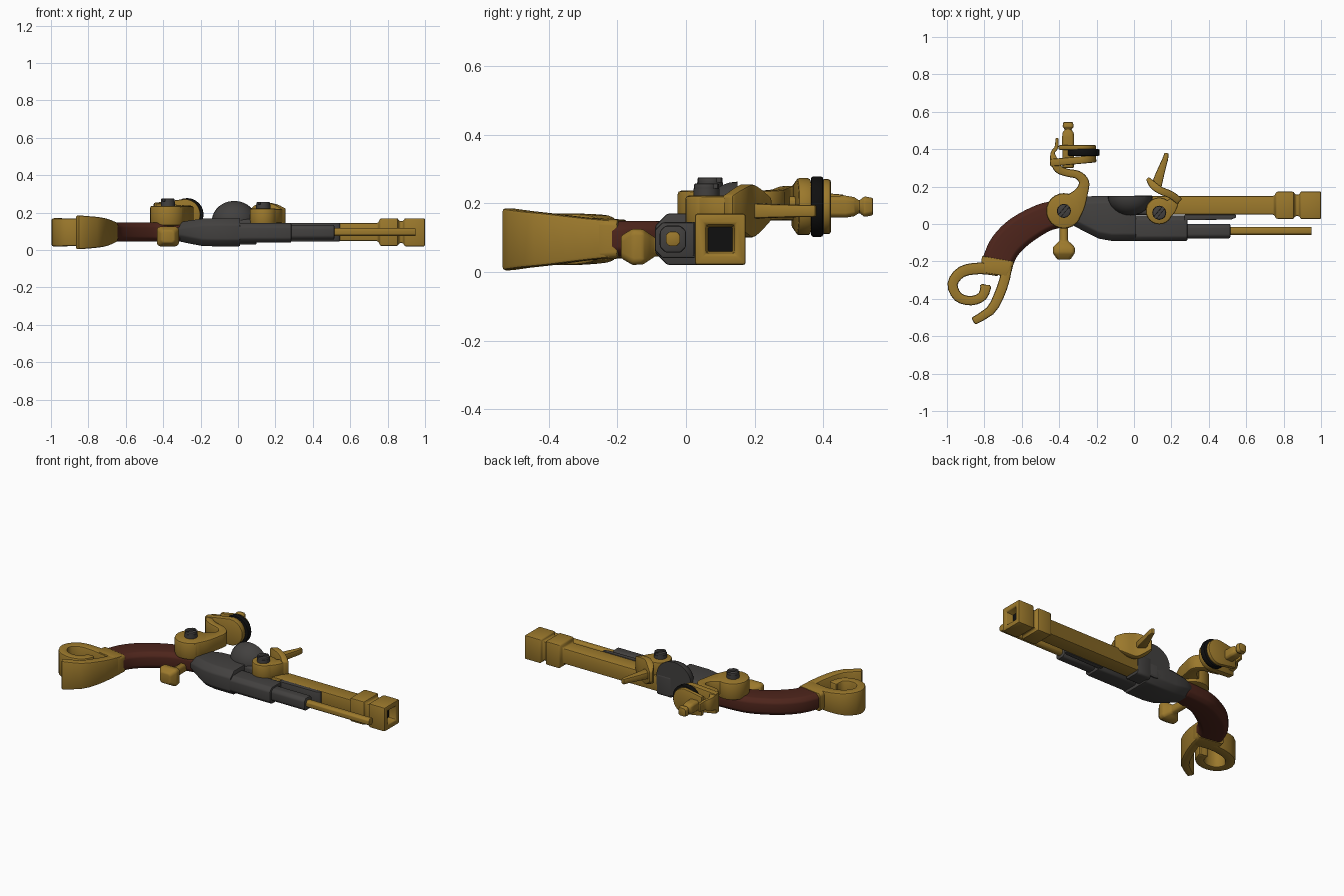
import bpy, bmesh
from math import sin, cos, pi, atan2
from mathutils import Vector, Matrix

if "Cube" in bpy.data.objects:
    bpy.data.objects.remove(bpy.data.objects["Cube"])

def material(name, rgb):
    m = bpy.data.materials.new(name)
    m.diffuse_color = (*rgb, 1)
    m.use_nodes = True
    m.node_tree.nodes["Principled BSDF"].inputs["Base Color"].default_value = m.diffuse_color
    return m

BRASS = material("brass", (0.33, 0.19, 0.025))
WOOD = material("wood", (0.075, 0.018, 0.011))
IRON = material("iron", (0.055, 0.052, 0.05))
BLACK = material("black", (0.005, 0.005, 0.005))

def finish(name, bm, mat, bevel=0.007):
    bmesh.ops.recalc_face_normals(bm, faces=bm.faces)
    me = bpy.data.meshes.new(name)
    bm.to_mesh(me)
    bm.free()
    ob = bpy.data.objects.new(name, me)
    bpy.context.collection.objects.link(ob)
    me.materials.append(mat)
    if bevel:
        b = ob.modifiers.new("bevel", 'BEVEL')
        b.width, b.segments, b.limit_method, b.angle_limit = bevel, 2, 'ANGLE', 0.6
    return ob

def smooth_path(p, n):
    # Catmull-Rom subdivision of every value in the section list
    p = [Vector(q) for q in p]
    out = []
    for i in range(len(p) - 1):
        a, b, c, d = p[max(i - 1, 0)], p[i], p[i + 1], p[min(i + 2, len(p) - 1)]
        for k in range(n):
            t = k / n
            out.append(b + (c - a) * (t / 2) + (a * 2 - b * 5 + c * 4 - d) * (t * t / 2)
                       + (b * 3 - a - c * 3 + d) * (t ** 3 / 2))
    return out + [p[-1]]

def sweep(name, sections, mat, axis=None, chamfer=0, n=1, bevel=0.007):
    # sections: x, y, width across the path, z bottom, z top
    secs = smooth_path(sections, n) if n > 1 else [Vector(s) for s in sections]
    bm = bmesh.new()
    rings = []
    for i, s in enumerate(secs):
        if axis:
            t = Vector(axis)
        else:
            t = Vector((0, 0))
            if i: t += (s - secs[i - 1]).to_2d().normalized()
            if i < len(secs) - 1: t += (secs[i + 1] - s).to_2d().normalized()
            t.normalize()
        nx, ny = -t.y, t.x
        x, y, w, z0, z1 = s
        h = w / 2
        c = min(chamfer, 0.35 * w, 0.35 * (z1 - z0))
        if c:
            prof = [(-h, z0 + c), (-h + c, z0), (h - c, z0), (h, z0 + c),
                    (h, z1 - c), (h - c, z1), (-h + c, z1), (-h, z1 - c)]
        else:
            prof = [(-h, z0), (h, z0), (h, z1), (-h, z1)]
        rings.append([bm.verts.new((x + nx * u, y + ny * u, z)) for u, z in prof])
    for a, b in zip(rings, rings[1:]):
        for j in range(len(a)):
            k = (j + 1) % len(a)
            bm.faces.new((a[j], a[k], b[k], b[j]))
    bm.faces.new(rings[0])
    bm.faces.new(rings[-1])
    return finish(name, bm, mat, bevel)

def plate(name, pts, lo, hi, mat, matrix=Matrix(), bevel=0.007):
    # flat outline pushed out along local z
    bm = bmesh.new()
    f = bm.faces.new([bm.verts.new((x, y, lo)) for x, y in pts])
    r = bmesh.ops.extrude_face_region(bm, geom=[f])
    bmesh.ops.translate(bm, vec=(0, 0, hi - lo),
                        verts=[v for v in r["geom"] if isinstance(v, bmesh.types.BMVert)])
    bmesh.ops.transform(bm, matrix=matrix, verts=bm.verts)
    return finish(name, bm, mat, bevel)

def arc(cx, cy, r, a0=0, a1=2 * pi, n=24, closed=True):
    m = n if closed else n - 1
    return [(cx + r * cos(a0 + (a1 - a0) * i / m), cy + r * sin(a0 + (a1 - a0) * i / m))
            for i in range(n)]

# barrel with stepped muzzle and square bore
sweep("barrel", [(0.02, .1, .1, .048, .145), (.75, .1, .1, .048, .145), (.76, .1, .145, .022, .17),
                 (.855, .1, .145, .022, .17), (.86, .1, .115, .037, .155), (.885, .1, .115, .037, .155),
                 (.89, .1, .148, .02, .17), (1.0, .1, .148, .02, .17), (1.0, .1, .085, .052, .138),
                 (.95, .1, .075, .057, .133)], BRASS, axis=(1, 0), bevel=0.01)
sweep("bore", [(.94, .1, .076, .056, .134), (.953, .1, .076, .056, .134)], BLACK, axis=(1, 0), bevel=0)

# iron frame, forestock and ramrod
sweep("frame", [(-.33, .06, .13, .05, .145), (-.26, .052, .19, .035, .158), (-.19, .036, .228, .022, .168),
                (-.12, .03, .24, .02, .17), (.012, .03, .24, .02, .17)], IRON, axis=(1, 0), chamfer=.035)
sweep("barrel_seat", [(0, .1, .105, .03, .165), (.1, .1, .105, .03, .165)], IRON, axis=(1, 0), chamfer=.01)
sweep("forestock", [(0, -.022, .137, .04, .145), (.285, -.022, .137, .04, .145)], IRON, axis=(1, 0), chamfer=.022)
sweep("ramrod_holder", [(.27, -.038, .077, .056, .135), (.515, -.038, .077, .056, .135)], IRON, axis=(1, 0), chamfer=.016)
sweep("barrel_rib", [(.27, .035, .03, .047, .146), (.52, .037, .026, .047, .146), (.545, .042, .015, .047, .146)],
      IRON, axis=(1, 0), bevel=.003)
sweep("ramrod", [(.5, -.038, .042, .075, .117), (.95, -.038, .042, .075, .117)], BRASS, axis=(1, 0), chamfer=.01, bevel=.003)

# powder pan: half a bowl cut flat on the +y side
bm = bmesh.new()
bmesh.ops.create_uvsphere(bm, u_segments=24, v_segments=14, radius=1)
r = bmesh.ops.bisect_plane(bm, geom=bm.verts[:] + bm.edges[:] + bm.faces[:], plane_co=(0, 0, 0),
                           plane_no=(0, 1, 0), clear_outer=True)
bmesh.ops.holes_fill(bm, edges=bm.edges)
bmesh.ops.transform(bm, matrix=Matrix.Translation((-.02, .15, .155)) @ Matrix.Diagonal((.12, .105, .108, 1)), verts=bm.verts)
finish("powder_pan", bm, IRON, 0)

# wooden grip
sweep("grip", [(-.29, .065, .13, .045, .148), (-.4, .052, .145, .045, .148), (-.49, .03, .155, .045, .148),
               (-.61, -.04, .168, .045, .148), (-.69, -.12, .168, .045, .148), (-.73, -.205, .165, .045, .148)],
      WOOD, chamfer=.022, n=5)

# pommel: collar, flared tail and curl
sweep("pommel_collar", [(-.727, -.185, .175, .04, .152), (-.735, -.235, .168, .037, .155),
                        (-.745, -.27, .15, .034, .158)], BRASS, axis=(-.17, -.98), chamfer=.012)
sweep("pommel_tail", [(-.675, -.2, .055, .043, .15), (-.69, -.29, .055, .033, .158), (-.725, -.39, .055, .02, .17),
                      (-.77, -.465, .05, .012, .178), (-.86, -.52, .042, .004, .186)], BRASS, n=2, bevel=.01)
sweep("pommel_curl", [(-.72, -.25, .06, .04, .152), (-.82, -.237, .062, .034, .158), (-.92, -.255, .06, .026, .166),
                      (-.97, -.32, .055, .02, .17), (-.94, -.39, .052, .02, .17), (-.87, -.41, .05, .022, .168),
                      (-.81, -.385, .052, .025, .165), (-.79, -.325, .058, .03, .16)], BRASS, n=3, bevel=.01)
plate("pommel_curl_tip", [(-.825, -.325), (-.77, -.325), (-.765, -.345), (-.79, -.38), (-.815, -.36)], .03, .16, BRASS)

# trigger with faceted knob
sweep("trigger", [(-.375, .03, .045, .045, .1), (-.375, -.09, .045, .045, .1), (-.375, -.105, .08, .035, .11),
                  (-.375, -.125, .118, .022, .124), (-.375, -.155, .118, .02, .126), (-.375, -.19, .07, .04, .105)],
      BRASS, axis=(0, 1), chamfer=.012)

# cock: hub, curved neck and spur
plate("cock_hub", arc(-.375, .07, .095), .13, .237, BRASS, bevel=.012)
sweep("cock_neck", [(-.365, .055, .16, .15, .236), (-.315, .115, .12, .15, .236), (-.278, .175, .068, .15, .236),
                    (-.268, .225, .055, .15, .237), (-.3, .262, .045, .15, .24), (-.36, .275, .042, .15, .245),
                    (-.405, .295, .045, .15, .25), (-.425, .34, .05, .15, .25)], BRASS, n=4, bevel=.01)
sweep("cock_spur", [(-.425, .33, .05, .15, .25), (-.435, .38, .022, .16, .24), (-.415, .41, .02, .17, .23),
                    (-.412, .46, .014, .175, .225)], BRASS, n=3, bevel=.004)

# jaws and flint lie across y; local z maps onto y
def jaw(name, cx, r, tail, y0, y1, mat, tilt=0):
    pts = arc(0, 0, r) if tail is None else arc(0, 0, r, -pi / 2, pi / 2, 15, False) + [(-tail, r * .75), (-tail, -r * .75)]
    mx = Matrix.Translation((cx, (y0 + y1) / 2, .19)) @ Matrix.Rotation(tilt, 4, 'Z') @ Matrix.Rotation(pi / 2, 4, 'X')
    plate(name, pts, (y0 - y1) / 2, (y1 - y0) / 2, mat, mx)

jaw("lower_jaw", -.285, .083, .165, .322, .362, BRASS, .09)
jaw("flint", -.272, .088, None, .364, .4, BLACK)
jaw("upper_jaw", -.283, .08, .12, .396, .422, BRASS)

# jaw clamp screw
sweep("jaw_screw", [(-.352, .3, .06, .16, .22), (-.352, .465, .065, .158, .222), (-.352, .49, .058, .162, .218),
                    (-.352, .505, .035, .172, .208), (-.352, .52, .06, .16, .22), (-.352, .545, .05, .165, .215)],
      BRASS, axis=(0, 1), chamfer=.01, bevel=.004)

# frizzen: pivot hub, bent arm, striking plate and upright lever
plate("frizzen_hub", arc(.135, .07, .072), .13, .222, BRASS, bevel=.01)
sweep("frizzen_arm", [(.14, .05, .1, .145, .22), (.19, .09, .08, .145, .22), (.225, .135, .04, .145, .22)],
      BRASS, n=3)
sweep("frizzen_plate", [(.245, .12, .04, .14, .222), (.2, .155, .04, .115, .245), (.14, .18, .04, .1, .255),
                        (.1, .21, .04, .12, .24), (.072, .245, .02, .15, .215)], BRASS, n=3)
sweep("frizzen_lever", [(.115, .19, .06, .155, .2), (.14, .27, .045, .158, .197), (.168, .35, .03, .16, .195),
                        (.175, .38, .022, .16, .195)], BRASS)

# slotted pivot screws
def screw(name, x, y, z0, z1, r, turn):
    plate(name + "_base", arc(x, y, r, n=12), z0, z1 - .014, IRON, bevel=0)
    for i in (0, 1):
        a = turn + i * pi
        plate(f"{name}_head_{i + 1}", arc(x, y, r * .95, a - pi / 2 + .22, a + pi / 2 - .22, 7, False),
              z1 - .02, z1, IRON, bevel=.003)

screw("cock_screw", -.375, .07, .2, .275, .038, -.7)
screw("frizzen_screw", .135, .06, .19, .257, .038, -.7)

# apply bevels, then smooth with sharp edges kept
bpy.ops.object.select_all(action='SELECT')
bpy.context.view_layer.objects.active = bpy.context.selected_objects[0]
bpy.ops.object.convert(target='MESH')
bpy.ops.object.shade_smooth_by_angle(angle=0.6)
